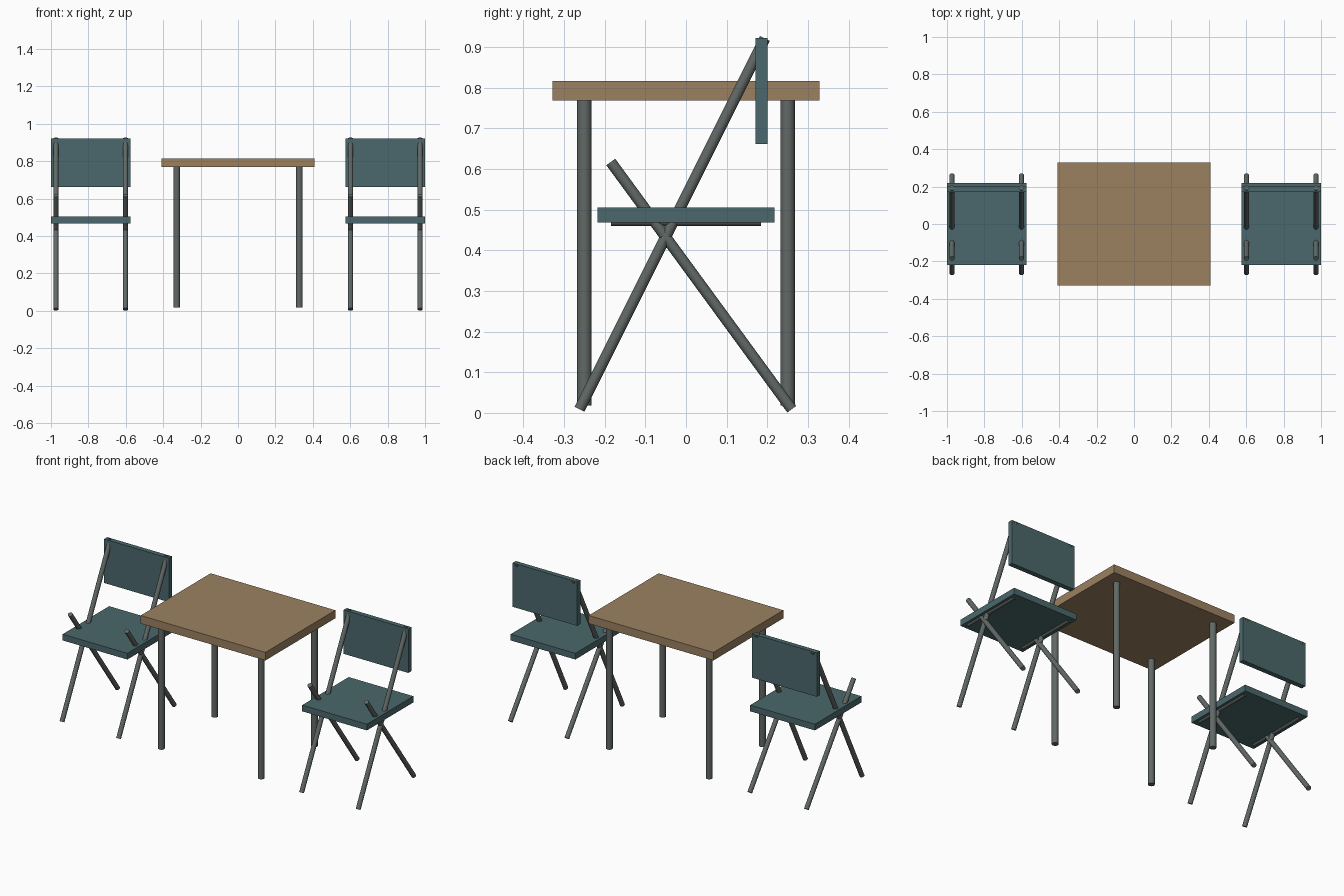
import bpy
from mathutils import Vector

if "Cube" in bpy.data.objects:
    bpy.data.objects.remove(bpy.data.objects["Cube"])


def material(name, color):
    m = bpy.data.materials.new(name)
    m.diffuse_color = (*color, 1)
    m.use_nodes = True
    m.node_tree.nodes["Principled BSDF"].inputs["Base Color"].default_value = m.diffuse_color
    return m


wood = material("wood", (0.33, 0.22, 0.12))
teal = material("teal_panel", (0.07, 0.14, 0.15))
metal = material("dark_metal", (0.12, 0.14, 0.13))


def box(name, lo, hi, mat):
    lo, hi = Vector(lo), Vector(hi)
    bpy.ops.mesh.primitive_cube_add(size=1, location=(lo + hi) / 2)
    ob = bpy.context.object
    ob.name = name
    ob.scale = hi - lo
    bpy.ops.object.transform_apply(location=False, rotation=False, scale=True)
    ob.data.materials.append(mat)


def rod(name, a, b, radius, mat):
    a, b = Vector(a), Vector(b)
    d = b - a
    bpy.ops.mesh.primitive_cylinder_add(vertices=16, radius=radius,
                                        depth=d.length, location=(a + b) / 2)
    ob = bpy.context.object
    ob.name = name
    ob.rotation_euler = d.to_track_quat('Z', 'Y').to_euler()
    ob.data.materials.append(mat)
    bpy.ops.object.shade_smooth_by_angle()


# Table
box("table_top", (-0.41, -0.328, 0.768), (0.41, 0.328, 0.816), wood)
for x in (-0.328, 0.328):
    for y in (-0.25, 0.25):
        rod("table_leg", (x, y, 0.018), (x, y, 0.77), 0.018, metal)

# Two folding chairs, both facing the front
for cx in (-0.7875, 0.7875):
    x0, x1 = cx - 0.2125, cx + 0.2125
    box("seat", (x0, -0.218, 0.468), (x1, 0.218, 0.505), teal)
    box("backrest", (x0, 0.171, 0.661), (x1, 0.2, 0.922), teal)
    for x in (cx - 0.186, cx + 0.186):
        rod("back_support_leg", (x, -0.262, 0.009), (x, 0.194, 0.921), 0.0135, metal)
        rod("crossing_leg", (x, 0.26, 0.009), (x, -0.185, 0.617), 0.0135, metal)
        rod("seat_rail", (x, -0.185, 0.472), (x, 0.185, 0.472), 0.012, metal)
